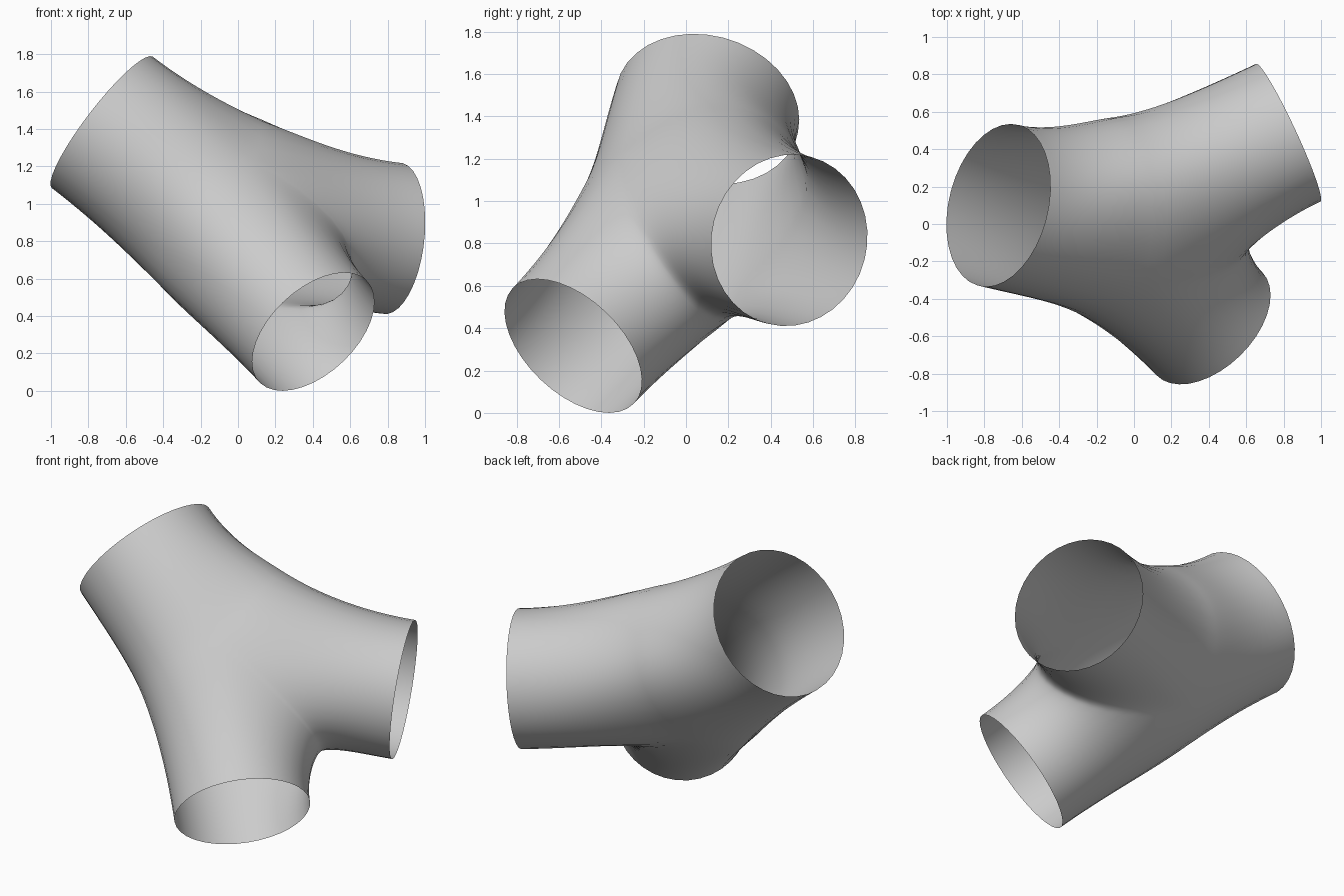
import bpy, bmesh, math
from mathutils import Vector

cube = bpy.data.objects.get("Cube")
if cube:
    bpy.data.objects.remove(cube, do_unlink=True)

HALF = 18      # segments over half of a rim
RINGS = 16     # rings along each branch
HUB = Vector((-0.074, -0.02, 0.92))
HEIGHT = 0.45  # hub half thickness across the branching plane

# Each branch: rim centre, outward direction, rim radius
branches = {
    "upper": (Vector((-0.725, 0.10, 1.435)), Vector((-0.78, 0.19, 0.60)).normalized(), 0.443),
    "lower": (Vector((0.403, -0.533, 0.316)), Vector((0.56, -0.57, -0.60)).normalized(), 0.395),
    "side": (Vector((0.825, 0.488, 0.815)), Vector((0.90, 0.42, -0.10)).normalized(), 0.407),
}
# Seam between two branches: saddle distance, slide towards the second, diagonal bulge
seams = {
    ("upper", "side"): (0.64, 0.0, 0.06),
    ("upper", "lower"): (0.51, 0.0, 0.04),
    ("lower", "side"): (0.75, 0.05, 0.03),
}
plane_normal = branches["upper"][1].cross(branches["side"][1]).normalized()


def loft_half(bm, name, other, reach, slide, bulge):
    """Skin from the seam shared with a neighbour out to half of the rim."""
    centre, axis, radius = branches[name]
    third = next(k for k in branches if k not in (name, other))
    across = axis - branches[other][1]
    across = (across - plane_normal * across.dot(plane_normal)).normalized()
    # The seam faces away from the third branch
    outward = plane_normal.cross(across)
    if outward.dot(branches[third][1]) > 0:
        outward.negate()
    arm = outward * reach + across * slide
    across = (across - arm * across.dot(arm) / arm.length_squared).normalized()
    e1 = (plane_normal - axis * plane_normal.dot(axis)).normalized()
    e2 = axis.cross(e1)
    if e2.dot(outward) < 0:
        e2.negate()
    grid = []
    for i in range(HALF + 1):
        a = math.pi * i / HALF
        c, s = math.cos(a), math.sin(a)
        swell = 1 + bulge * math.sin(2 * a) ** 2
        swell_rate = 2 * bulge * math.sin(4 * a)
        spoke = plane_normal * HEIGHT * c + arm * s
        start = HUB + spoke * swell
        end = centre + (e1 * c + e2 * s) * radius
        along = (arm * c - plane_normal * HEIGHT * s) * swell + spoke * swell_rate
        along.normalize()
        leave = across * axis.dot(across) + along * axis.dot(along)
        chord = (end - start).length
        m0, m1 = leave * chord * 0.85, axis * chord * 1.25
        row = []
        for j in range(RINGS + 1):
            t = j / RINGS
            p = start.lerp(end, t * t * (3 - 2 * t))
            row.append(bm.verts.new(p + m0 * t * (1 - t) ** 2 - m1 * t * t * (1 - t)))
        grid.append(row)
    for i in range(HALF):
        for j in range(RINGS):
            bm.faces.new((grid[i][j], grid[i + 1][j], grid[i + 1][j + 1], grid[i][j + 1]))


# Pipe junction: six half branches welded along their seams
bm = bmesh.new()
for (first, second), (reach, slide, bulge) in seams.items():
    loft_half(bm, first, second, reach, -slide, bulge)
    loft_half(bm, second, first, reach, slide, bulge)
bmesh.ops.remove_doubles(bm, verts=bm.verts, dist=0.0005)
bmesh.ops.recalc_face_normals(bm, faces=bm.faces)
# Turn the whole shell outward if needed
if sum(f.normal.dot(f.calc_center_median() - HUB) * f.calc_area() for f in bm.faces) < 0:
    bmesh.ops.reverse_faces(bm, faces=bm.faces)
mesh = bpy.data.meshes.new("pipe_junction")
bm.to_mesh(mesh)
bm.free()
pipe = bpy.data.objects.new("pipe_junction", mesh)
bpy.context.collection.objects.link(pipe)

# Grey material
grey = bpy.data.materials.new("light_grey")
grey.use_nodes = True
colour = (0.6, 0.6, 0.6, 1.0)
grey.diffuse_color = colour
grey.node_tree.nodes["Principled BSDF"].inputs["Base Color"].default_value = colour
mesh.materials.append(grey)

bpy.ops.object.select_all(action="DESELECT")
pipe.select_set(True)
bpy.context.view_layer.objects.active = pipe
bpy.ops.object.shade_smooth_by_angle(angle=math.radians(60))
